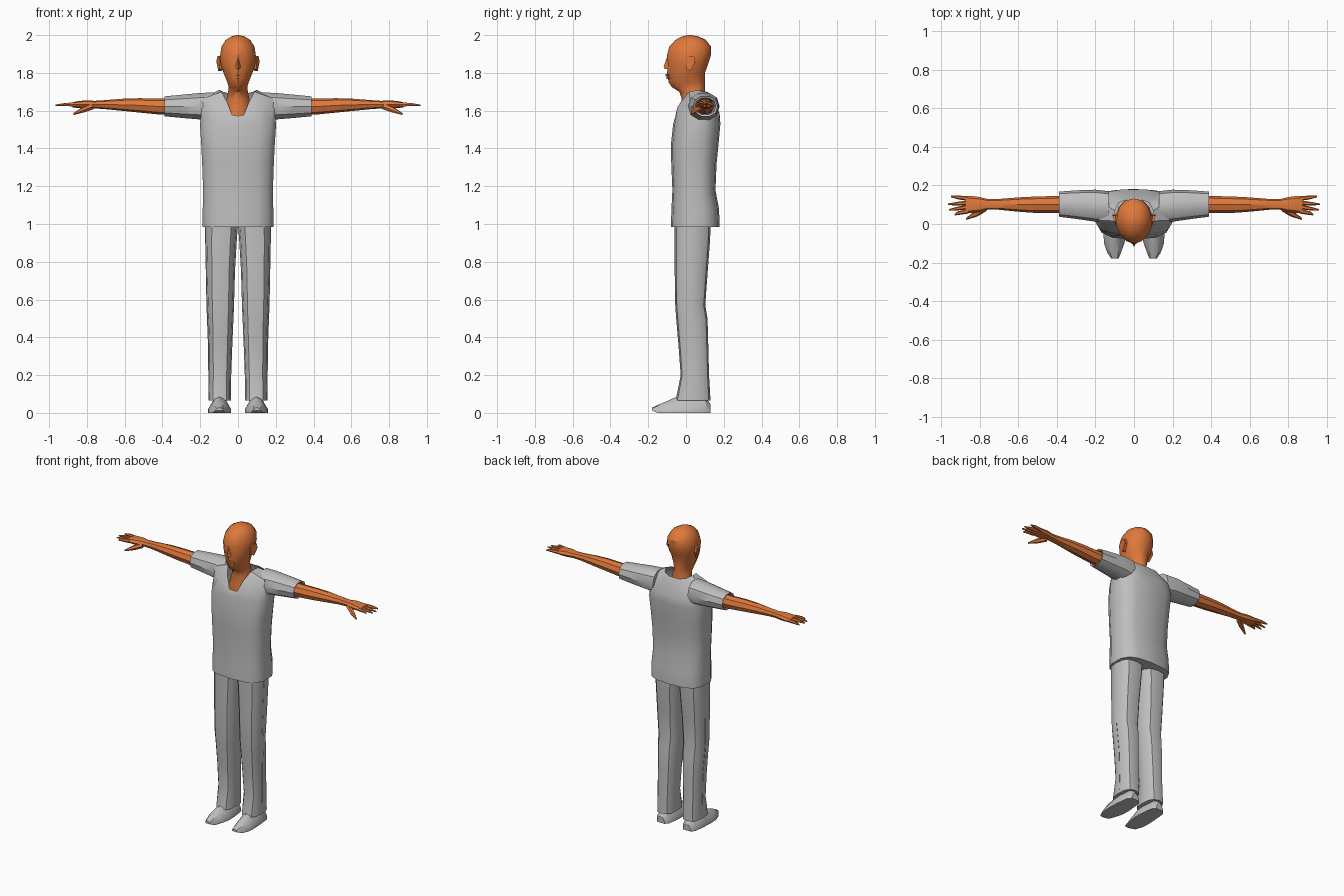
import bpy, bmesh, math
from mathutils import Vector


def material(name, rgb):
    m = bpy.data.materials.new(name)
    m.diffuse_color = (*rgb, 1)
    return m


SKIN = material("skin orange", (0.74, 0.19, 0.045))
CLOTH = material("cloth grey", (0.52, 0.52, 0.52))


def loft(name, rings, mat, caps=(True, True), angle=35):
    """Skin a list of equal-length point rings."""
    bm = bmesh.new()
    vr = [[bm.verts.new(p) for p in r] for r in rings]
    n = len(vr[0])
    for a, b in zip(vr, vr[1:]):
        for i in range(n):
            bm.faces.new((a[i], a[(i + 1) % n], b[(i + 1) % n], b[i]))
    if caps[0]:
        bm.faces.new(vr[0])
    if caps[1]:
        bm.faces.new(vr[-1])
    bmesh.ops.recalc_face_normals(bm, faces=bm.faces)
    me = bpy.data.meshes.new(name)
    bm.to_mesh(me)
    bm.free()
    me.materials.append(mat)
    ob = bpy.data.objects.new(name, me)
    bpy.context.collection.objects.link(ob)
    bpy.ops.object.select_all(action='DESELECT')
    ob.select_set(True)
    bpy.context.view_layer.objects.active = ob
    bpy.ops.object.shade_smooth_by_angle(angle=math.radians(angle))
    return ob


def power(v, e):
    return math.copysign(abs(v) ** e, v)


def level(z, rx, yf, yb, n=14, e=0.8, cx=0, ef=None):
    """Horizontal rounded ring starting at the front; ef shapes its front half."""
    pts = []
    for i in range(n):
        t = 2 * math.pi * i / n
        s, c = math.sin(t), -math.cos(t)
        k = ef if ef and c < 0 else e
        pts.append((cx + rx * power(s, k), (yf + yb) / 2 + (yb - yf) / 2 * power(c, k), z))
    return pts


def cross(x, y0, y1, z0, z1, n=8, e=0.9):
    """Ring across the arm direction."""
    return [(x, (y0 + y1) / 2 + (y1 - y0) / 2 * power(math.cos(2 * math.pi * i / n), e),
             (z0 + z1) / 2 + (z1 - z0) / 2 * power(math.sin(2 * math.pi * i / n), e))
            for i in range(n)]


def tube(name, path, mat, n=6):
    """Tapered limb through (point, radius) pairs."""
    rings = []
    d = (Vector(path[-1][0]) - Vector(path[0][0])).normalized()
    u = d.cross(Vector((0, 0, 1))).normalized()
    v = u.cross(d)
    for p, r in path:
        rings.append([Vector(p) + r * (u * math.cos(2 * math.pi * i / n)
                                       + v * math.sin(2 * math.pi * i / n)) for i in range(n)])
    return loft(name, rings, mat)


def whole(half):
    """Complete a front-to-back half ring by mirroring it."""
    return half + [(-x, y, z) for x, y, z in half[-2:0:-1]]


# Shirt: body rings, shoulder yoke, then the V neckline
yoke = [(0, -.058, 1.56), (.06, -.058, 1.565), (.12, -.045, 1.62), (.185, .02, 1.665),
        (.185, .12, 1.665), (.14, .165, 1.60), (.07, .178, 1.585), (0, .178, 1.585)]
neckline = [(0, -.052, 1.572), (.03, -.05, 1.577), (.058, -.028, 1.645), (.087, .015, 1.70),
            (.10, .07, 1.71), (.08, .11, 1.70), (.04, .125, 1.69), (0, .127, 1.69)]
body = [(.985, .19, -.08, .178), (1.08, .19, -.077, .175), (1.18, .188, -.072, .156),
        (1.32, .193, -.078, .162), (1.42, .198, -.08, .172), (1.53, .205, -.068, .182)]
loft("shirt", [level(*b, e=.68) for b in body] + [whole(yoke), whole(neckline)],
     CLOTH, (True, False), 40)

# Head and neck
head = [(1.52, .085, -.035, .10), (1.60, .075, -.038, .105), (1.66, .062, -.022, .10),
        (1.70, .054, -.035, .10), (1.725, .05, -.075, .10), (1.75, .058, -.092, .10),
        (1.80, .078, -.10, .10), (1.84, .092, -.097, .115), (1.89, .097, -.102, .131),
        (1.94, .089, -.088, .132), (1.975, .066, -.055, .105), (1.993, .035, -.02, .065),
        (2.0, .008, .01, .03)]
loft("head", [level(*h, e=.9, ef=1.1) for h in head], SKIN)

# Nose and lips
loft("nose", [[(-w, -.085, z), (0, y, z), (w, -.085, z)] for z, w, y in
              ((1.88, .008, -.102), (1.835, .018, -.118), (1.82, .02, -.112))], SKIN)
for name, z, y in (("upper_lip", 1.788, -.108), ("lower_lip", 1.773, -.104)):
    loft(name, [[(x, y + .03, z - h), (x, y + d, z - h), (x, y + d, z + h), (x, y + .03, z + h)]
                for x, h, d in ((-.03, .002, .017), (0, .006, 0), (.03, .002, .017))], SKIN)

for side, s in (("left", 1), ("right", -1)):
    def flip(rings):
        return [[(s * p[0], p[1], p[2]) for p in r] for r in rings]

    # Eyelid and ear
    loft(side + "_eyelid", flip([[(x, y + .02, 1.873 - h), (x, y, 1.873 - h), (x, y - .003, 1.873 + h),
                                  (x, y + .02, 1.873 + h)]
                                 for x, y, h in ((.022, -.088, .002), (.037, -.079, .007),
                                                 (.053, -.06, .002))]), SKIN)
    ear = [(-.012, 1.87), (.005, 1.89), (.035, 1.885), (.04, 1.855), (.015, 1.81), (-.004, 1.82)]
    loft(side + "_ear", flip([[(x + .35 * (y - .01), y + .008, z) for y, z in ear]
                              for x in (.086, .103)]), SKIN)

    # Sleeve with its hem turned inward
    loft(side + "_sleeve", flip([cross(*c, n=10) for c in (
        (.13, .01, .17, 1.54, 1.70), (.20, .012, .178, 1.55, 1.697),
        (.29, .025, .175, 1.558, 1.688), (.39, .038, .168, 1.568, 1.678),
        (.385, .048, .158, 1.577, 1.668), (.34, .055, .15, 1.585, 1.66))]), CLOTH)

    # Arm and palm
    loft(side + "_arm", flip([cross(*c) for c in (
        (.33, .058, .148, 1.578, 1.664), (.42, .058, .145, 1.58, 1.664),
        (.52, .058, .142, 1.59, 1.666), (.60, .064, .138, 1.598, 1.664),
        (.70, .074, .130, 1.608, 1.656), (.76, .074, .130, 1.612, 1.652),
        (.80, .062, .140, 1.61, 1.655), (.85, .056, .146, 1.614, 1.650),
        (.875, .058, .143, 1.618, 1.644))]), SKIN)

    # Fingers and thumb
    for i, (y0, y1, tip) in enumerate(((.066, .048, .93), (.089, .073, .96),
                                       (.110, .102, .965), (.132, .143, .95))):
        tube(f"{side}_finger_{i + 1}", [((s * .86, y0, 1.632), .012),
             ((s * .91, (y0 + y1) / 2, 1.633), .010), ((s * tip, y1, 1.629), .004)], SKIN)
    tube(side + "_thumb", [((s * .775, .082, 1.622), .018), ((s * .82, .052, 1.604), .015),
                           ((s * .87, .026, 1.582), .005)], SKIN)

    # Trouser leg: inner edge, outer edge, front, back at each height
    legs = [(.065, .036, .156, -.055, .130), (.20, .036, .155, -.028, .122),
            (.36, .030, .157, -.040, .118), (.50, .024, .162, -.052, .114),
            (.57, .021, .165, -.057, .102), (.75, .016, .170, -.060, .115),
            (.92, .006, .173, -.060, .128), (1.02, -.002, .174, -.060, .130)]
    loft(side + "_trouser_leg", flip([level(z, (b - a) / 2, f, k, 12, .75, (a + b) / 2)
                                      for z, a, b, f, k in legs]), CLOTH)
    # Side seam crease
    loft(side + "_trouser_seam", flip([[(x - .012, y, z), (x + .002, y - .006, z),
                                        (x + .002, y + .006, z)] for x, y, z in
         ((.154, .045, .09), (.157, .04, .36), (.165, .025, .57), (.173, .035, .98))]), CLOTH)

    # Shoe: sections along its length, flat on the floor
    shoe = [(.130, .070, .125, .045, .5), (.105, .050, .146, .082, .5),
            (.02, .040, .155, .095, .45), (-.045, .038, .158, .088, .4),
            (-.10, .050, .156, .062, .5), (-.15, .068, .138, .042, .6),
            (-.18, .080, .118, .028, .7)]
    rings = []
    for y, a, b, h, t in shoe:
        c, w = (a + b) / 2, (b - a) / 2
        base = .012 if y < -.16 else 0
        rings.append([(a, y, base), (b, y, base), (b, y, base + h * .25), (c + w * t, y, h * .85),
                      (c, y, h), (c - w * t, y, h * .85), (a, y, base + h * .25)])
    loft(side + "_shoe", flip(rings), CLOTH)
